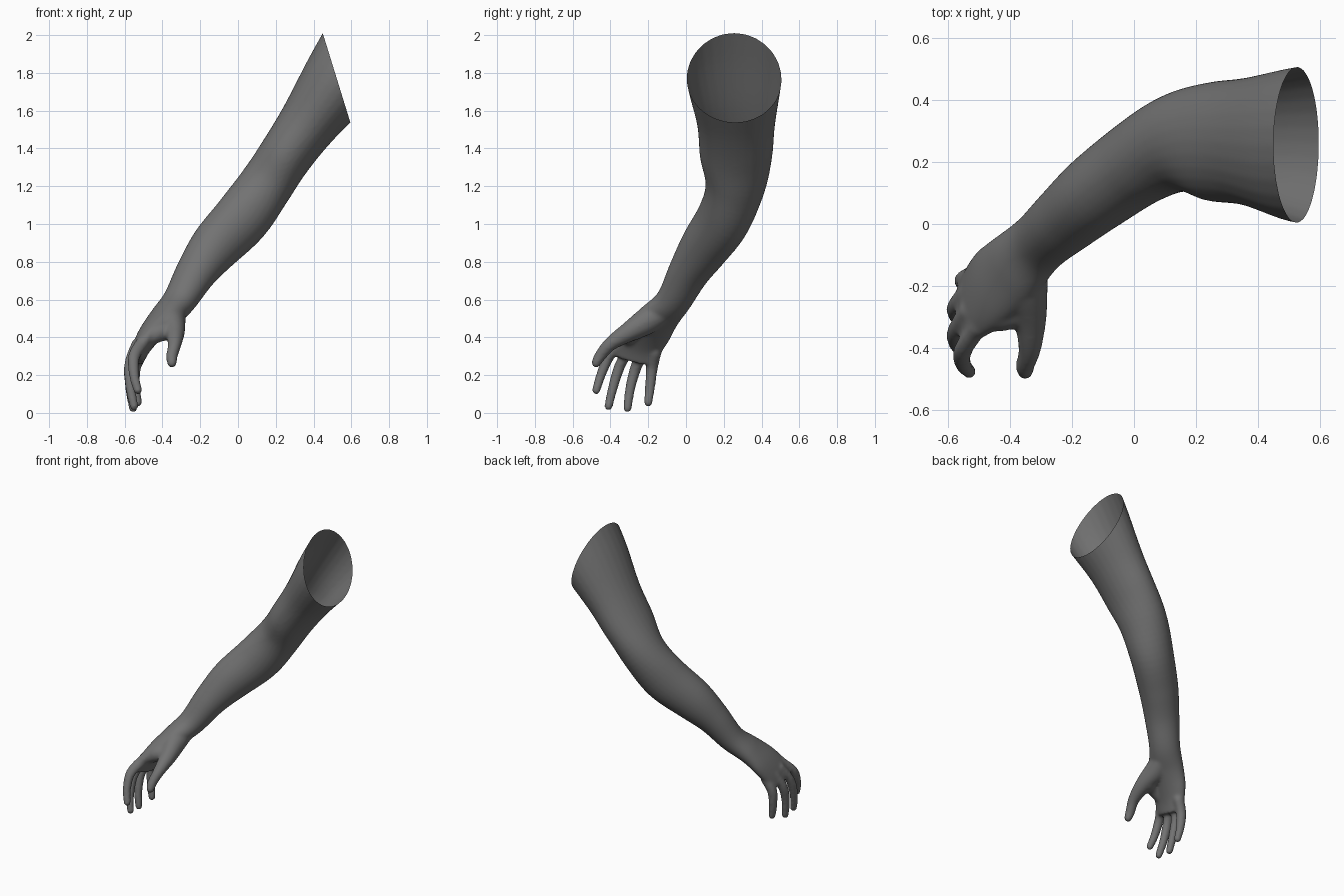
import bpy, bmesh, math
from mathutils import Vector, Matrix

cube = bpy.data.objects.get("Cube")
if cube:
    bpy.data.objects.remove(cube, do_unlink=True)

SIDES = 28
STEPS = 6


def catmull(a, b, c, d, t):
    """Smoothly blend between b and c, component by component."""
    return [0.5 * (2 * q + (r - p) * t + (2 * p - 5 * q + 4 * r - s) * t * t
                   + (3 * q - p - 3 * r + s) * t ** 3)
            for p, q, r, s in zip(a, b, c, d)]


def refine(rows):
    """Resample a short list of control rows into a smooth sequence."""
    padded = [rows[0]] + list(rows) + [rows[-1]]
    result = []
    for i in range(len(rows) - 1):
        for step in range(STEPS):
            result.append(catmull(*padded[i:i + 4], step / STEPS))
    result.append(list(rows[-1]))
    return result


def loft(bm, rows):
    """Closed tube; row = x, y, z, half width, half depth, width direction."""
    rows = refine(rows)
    centres = [Vector(row[:3]) for row in rows]
    rings = []
    for i, row in enumerate(rows):
        tangent = centres[min(i + 1, len(rows) - 1)] - centres[max(i - 1, 0)]
        across = Vector(row[5:8]).normalized()
        depth = across.cross(tangent).normalized()
        ring = []
        for k in range(SIDES):
            angle = math.tau * k / SIDES
            ring.append(bm.verts.new(centres[i] + across * row[3] * math.cos(angle)
                                     + depth * row[4] * math.sin(angle)))
        rings.append(ring)
    for lower, upper in zip(rings, rings[1:]):
        for k in range(SIDES):
            n = (k + 1) % SIDES
            bm.faces.new((lower[k], lower[n], upper[n], upper[k]))
    bm.faces.new(rings[0][::-1])
    bm.faces.new(rings[-1])


def digit(bm, points, radii, across):
    """Round tapering finger with a ball at each end."""
    loft(bm, [(*p, r, r, *across) for p, r in zip(points, radii)])
    for end in (0, -1):
        bmesh.ops.create_icosphere(bm, subdivisions=3, radius=radii[end],
                                   matrix=Matrix.Translation(points[end]))


bm = bmesh.new()

# Upper arm, elbow, forearm, wrist and palm
loft(bm, [
    (.66, .255, 1.94, .27, .22, 0, 1, 0),
    (.525, .255, 1.745, .25, .197, 0, 1, 0),
    (.37, .265, 1.53, .207, .158, 0, 1, 0),
    (.25, .265, 1.36, .192, .143, 0, 1, 0),
    (.14, .26, 1.195, .16, .143, -.3, 1, 0),
    (.02, .2, 1.03, .14, .152, -.7, 1, 0),
    (-.12, .1, .88, .127, .137, -.8, 1, 0),
    (-.22, .015, .745, .112, .108, -.9, 1, 0),
    (-.31, -.065, .595, .1, .085, -.75, 1, -.1),
    (-.39, -.145, .505, .118, .072, -.6, 1, -.3),
    (-.46, -.205, .425, .128, .062, -.3, 1, -.3),
    (-.51, -.25, .35, .125, .05, -.1, 1, -.25),
    (-.54, -.275, .28, .118, .04, 0, 1, -.25),
])

# Four curled fingers, index to little
finger_radii = (.036, .032, .027, .023)
for path in (
    ((-.5, -.33, .38), (-.55, -.405, .3), (-.55, -.45, .2), (-.53, -.475, .12)),
    ((-.53, -.28, .36), (-.57, -.345, .26), (-.57, -.385, .14), (-.55, -.41, .035)),
    ((-.53, -.22, .34), (-.57, -.265, .24), (-.57, -.295, .13), (-.555, -.31, .025)),
    ((-.51, -.165, .32), (-.545, -.18, .24), (-.545, -.19, .14), (-.53, -.2, .055)),
):
    digit(bm, path, finger_radii, (0, 1, 0))

# Thumb with its fleshy base
digit(bm, ((-.33, -.1, .55), (-.35, -.2, .49), (-.335, -.3, .43), (-.335, -.4, .365),
           (-.35, -.455, .3), (-.35, -.475, .265)),
      (.06, .072, .054, .037, .031, .026), (1, 0, 0))

# Web between thumb and index finger
digit(bm, ((-.35, -.27, .44), (-.42, -.295, .425), (-.49, -.3, .385)),
      (.055, .05, .045), (0, 1, 0))

bmesh.ops.recalc_face_normals(bm, faces=bm.faces)
mesh = bpy.data.meshes.new("arm")
bm.to_mesh(mesh)
bm.free()
arm = bpy.data.objects.new("arm", mesh)
bpy.context.collection.objects.link(arm)
bpy.context.view_layer.objects.active = arm
arm.select_set(True)

# Fuse the parts into one skin and soften the joins
remesh = arm.modifiers.new("fuse", 'REMESH')
remesh.mode = 'VOXEL'
remesh.voxel_size = .009
soften = arm.modifiers.new("soften", 'SMOOTH')
soften.factor = .5
soften.iterations = 10
for name in ("fuse", "soften"):
    bpy.ops.object.modifier_apply(modifier=name)

# Cut the shoulder end at a slant and leave it open
bm = bmesh.new()
bm.from_mesh(arm.data)
bmesh.ops.bisect_plane(bm, geom=bm.verts[:] + bm.edges[:] + bm.faces[:],
                       plane_co=(.526, .255, 1.76), plane_no=(.955, 0, .295),
                       clear_outer=True)
bm.to_mesh(arm.data)
bm.free()

# Grey skin
grey = bpy.data.materials.new("dark grey")
grey.use_nodes = True
colour = (.17, .17, .17, 1)
grey.diffuse_color = colour
grey.node_tree.nodes["Principled BSDF"].inputs["Base Color"].default_value = colour
arm.data.materials.clear()
arm.data.materials.append(grey)
bpy.ops.object.shade_smooth_by_angle(angle=math.radians(60))
